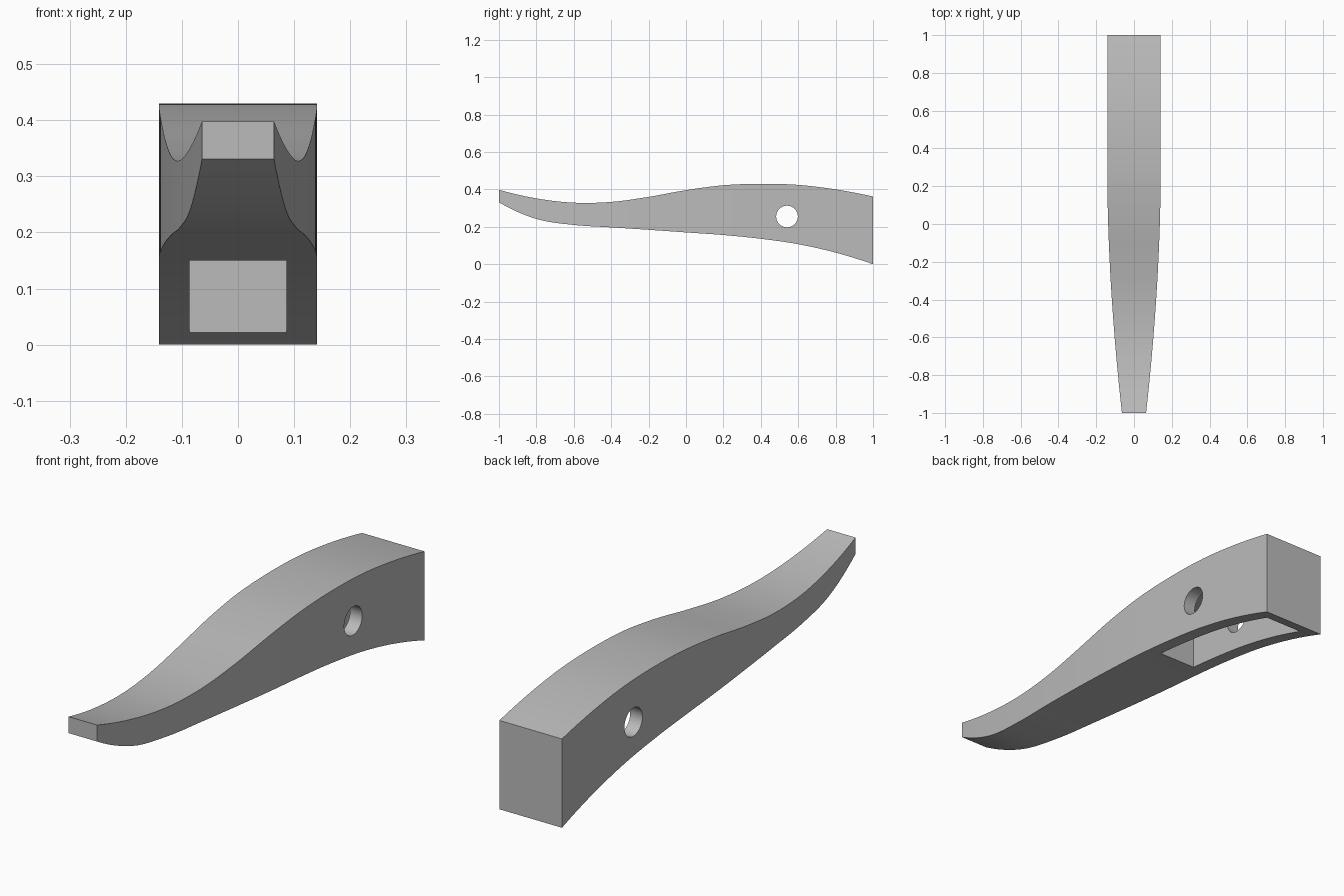
import bpy
import bmesh
import math

if "Cube" in bpy.data.objects:
    bpy.data.objects.remove(bpy.data.objects["Cube"], do_unlink=True)

# Heights at even steps from the front tip to the back end
TOP = [.398, .352, .329, .333, .360, .396, .422, .430, .424, .400, .362]
BOTTOM = [.331, .242, .210, .197, .184, .170, .156, .136, .107, .062, 0]


def curve(points, y):
    """Smooth height through evenly spaced points, for y from -1 to 1."""
    p = ([3 * points[0] - 3 * points[1] + points[2]] + points
         + [3 * points[-1] - 3 * points[-2] + points[-3]])
    s = (y + 1) / 2 * (len(points) - 1)
    i = min(int(s), len(points) - 2)
    t = s - i
    a, b, c, d = p[i:i + 4]
    return b + t / 2 * (c - a + t * (2*a - 5*b + 4*c - d + t * (3*(b - c) + d - a)))


def half_width(y):
    return .141 - .077 * (max(0, .25 - y) / 1.25) ** 1.8


def loft(name, y0, y1, steps, width, top, bottom):
    """Rectangular sections lofted along y, capped at both ends."""
    bm = bmesh.new()
    rings = []
    for k in range(steps + 1):
        y = y0 + (y1 - y0) * k / steps
        w, hi, lo = width(y), top(y), bottom(y)
        rings.append([bm.verts.new(v) for v in
                      ((-w, y, lo), (w, y, lo), (w, y, hi), (-w, y, hi))])
    for r, s in zip(rings, rings[1:]):
        for i in range(4):
            j = (i + 1) % 4
            bm.faces.new((r[i], r[j], s[j], s[i]))
    bm.faces.new(rings[0])
    bm.faces.new(rings[-1])
    bmesh.ops.recalc_face_normals(bm, faces=bm.faces)
    mesh = bpy.data.meshes.new(name)
    bm.to_mesh(mesh)
    bm.free()
    obj = bpy.data.objects.new(name, mesh)
    bpy.context.collection.objects.link(obj)
    return obj


def cut(target, cutter):
    """Subtract the cutter and remove it."""
    cutter.hide_render = True
    mod = target.modifiers.new("cut", 'BOOLEAN')
    mod.operation = 'DIFFERENCE'
    mod.solver = 'EXACT'
    mod.object = cutter
    bpy.ops.object.select_all(action='DESELECT')
    target.select_set(True)
    bpy.context.view_layer.objects.active = target
    bpy.ops.object.modifier_apply(modifier=mod.name)
    bpy.data.objects.remove(cutter, do_unlink=True)


# Curved lever body
lever = loft("lever_body", -1, 1, 60, half_width,
             lambda y: curve(TOP, y), lambda y: curve(BOTTOM, y))

grey = bpy.data.materials.new("plain_grey")
grey.use_nodes = True
colour = (.5, .5, .5, 1)
grey.diffuse_color = colour
grey.node_tree.nodes["Principled BSDF"].inputs["Base Color"].default_value = colour
lever.data.materials.append(grey)

# Pocket open at the underside, following the top at wall thickness
pocket = loft("pocket_cutter", .27, .935, 16, lambda y: .086,
              lambda y: curve(TOP, y) - .055, lambda y: -.1)
cut(lever, pocket)

# Pivot hole through both side walls
bpy.ops.mesh.primitive_cylinder_add(vertices=32, radius=.058, depth=.6,
                                    location=(0, .54, .255),
                                    rotation=(0, math.pi / 2, 0))
pivot = bpy.context.object
pivot.name = "pivot_hole_cutter"
cut(lever, pivot)

bpy.ops.object.shade_smooth_by_angle(angle=math.radians(30))
